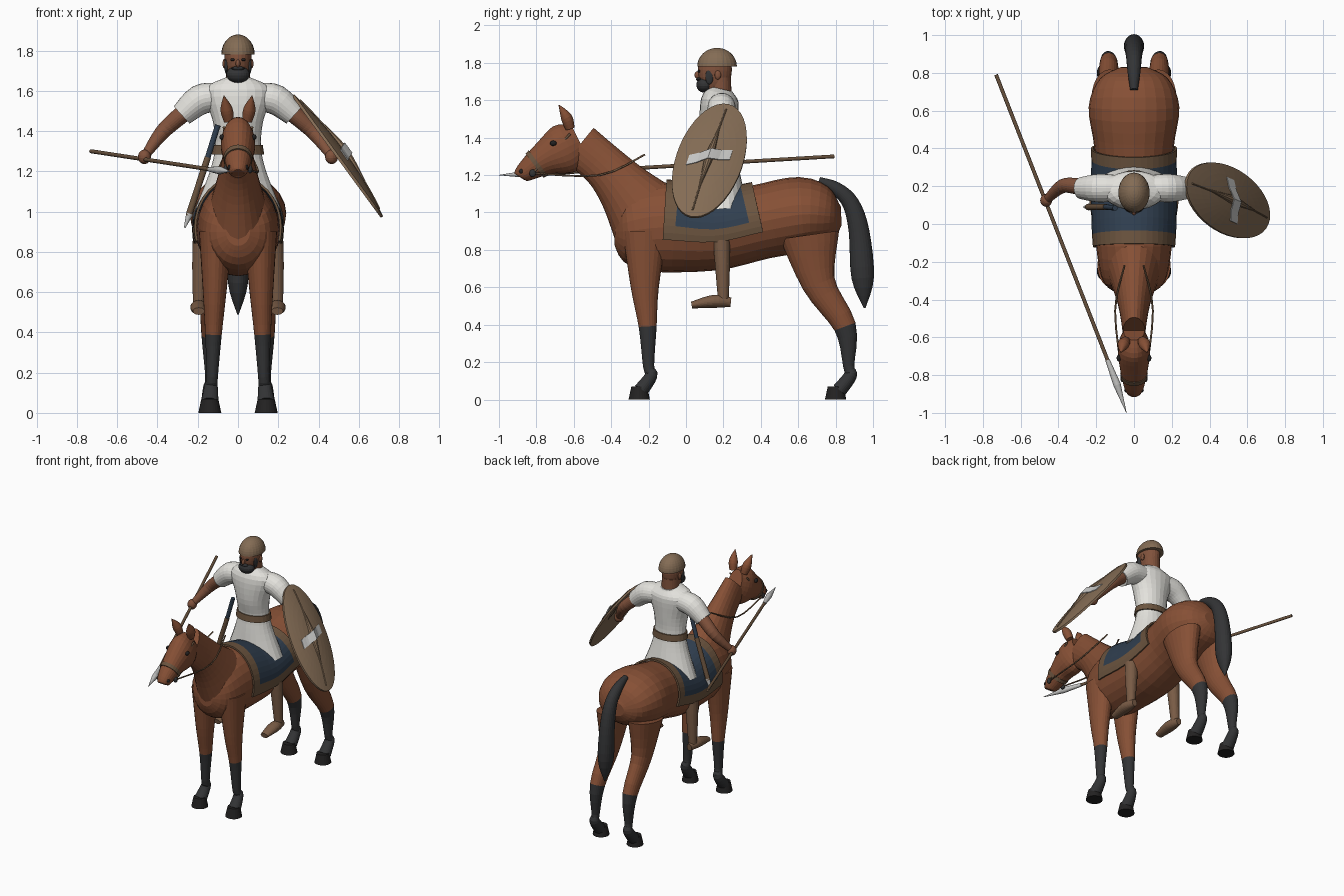
import bpy, bmesh
from math import sin, cos, pi, radians
from mathutils import Vector

if "Cube" in bpy.data.objects:
    bpy.data.objects.remove(bpy.data.objects["Cube"], do_unlink=True)


def material(name, red, green, blue):
    mat = bpy.data.materials.new(name)
    mat.use_nodes = True
    mat.diffuse_color = (red, green, blue, 1)
    mat.node_tree.nodes["Principled BSDF"].inputs["Base Color"].default_value = mat.diffuse_color
    return mat


coat = material("chestnut coat", .24, .08, .036)
black = material("black hair", .033, .034, .036)
dark = material("dark hoof", .017, .016, .016)
cloth = material("white cloth", .77, .76, .72)
skin = material("brown skin", .22, .085, .045)
dusty = material("dusty foot", .19, .105, .06)
tan = material("tan leather", .23, .15, .09)
trim = material("brown trim", .15, .09, .05)
navy = material("navy wool", .03, .05, .08)
steel = material("pale steel", .56, .56, .55)
parts = []


def skin_rings(name, rings, mats, rule=None, closed=True):
    """Bridge equal rings into a mesh; rule(row, fraction around) picks the colour."""
    bm = bmesh.new()
    rows = [[bm.verts.new(point) for point in ring] for ring in rings]
    count = len(rows[0])
    for i, (low, high) in enumerate(zip(rows, rows[1:])):
        for j in range(count if closed else count - 1):
            k = (j + 1) % count
            face = bm.faces.new((low[j], low[k], high[k], high[j]))
            if rule:
                face.material_index = int(rule(i, j / (count - 2)))
    if closed:
        bm.faces.new(rows[0])
        end = bm.faces.new(rows[-1])
        end.material_index = len(mats) - 1
    bmesh.ops.recalc_face_normals(bm, faces=bm.faces)
    mesh = bpy.data.meshes.new(name)
    bm.to_mesh(mesh)
    bm.free()
    for mat in mats:
        mesh.materials.append(mat)
    part = bpy.data.objects.new(name, mesh)
    bpy.context.collection.objects.link(part)
    parts.append(part)
    return part


def smooth_rows(rows, steps=4):
    """Catmull-Rom interpolation through rows of numbers."""
    out = []
    last = len(rows) - 1
    for i in range(last):
        before, start, end, after = (rows[max(0, min(last, i + k))] for k in (-1, 0, 1, 2))
        for t in [step / steps for step in range(steps)]:
            out.append([q + t / 2 * (r - p + t * (2*p - 5*q + 4*r - s + t * (3*q - p - 3*r + s)))
                        for p, q, r, s in zip(before, start, end, after)])
    return out + [list(rows[-1])]


def sweep(name, rows, mats, x=(0, 0), side=1, wide=(1, 1), radius=None, rule=None, steps=4, arc=None):
    """Elliptical tube through rows of y, z, radius, half width; x runs evenly along it."""
    full = []
    for i, row in enumerate(rows):
        t = i / (len(rows) - 1)
        depth = row[2] if len(row) > 2 else radius
        width = row[3] if len(row) > 3 else depth * (wide[0] + (wide[1] - wide[0]) * t)
        span = t * (len(x) - 1)
        k = min(int(span), len(x) - 2)
        full.append((x[k] + (x[k + 1] - x[k]) * (span - k), row[0], row[1], depth, width))
    full = smooth_rows(full, steps)
    points = [Vector((side * row[0], row[1], row[2])) for row in full]
    sides = 24
    first, stop = arc or (0, 2 * pi)
    angles = [first + (stop - first) * j / sides for j in range(sides + 1 if arc else sides)]
    rings = []
    for i, (point, row) in enumerate(zip(points, full)):
        along = (points[min(i + 1, len(points) - 1)] - points[max(i - 1, 0)]).normalized()
        across = Vector((1, 0, 0))
        across = (across - along * along.x).normalized()
        over = across.cross(along)
        rings.append([point + across * row[4] * cos(a) + over * row[3] * sin(a) for a in angles])
    return skin_rings(name, rings, mats, rule, not arc)


def ball(name, place, size, mat, start=.1):
    """Ellipsoid from polar angle start up to the top."""
    x, y, z = place
    angles = [start + (pi - .1 - start) * i / 9 for i in range(10)]
    rows = [(y, z - size[2] * cos(a), size[1] * sin(a), size[0] * sin(a)) for a in angles]
    return sweep(name, rows, [mat], (x, x), steps=1)


# Horse body, neck, head and tail
body = smooth_rows([(-.38, .9, .07, .06), (-.31, .9, .19, .16), (-.12, .92, .24, .2), (.15, .9, .21, .21),
                    (.4, .95, .2, .21), (.62, .99, .2, .24), (.77, .98, .14, .18), (.83, .98, .05, .07)])
sweep("horse_body", body, [coat], steps=1)
sweep("horse_neck", [(-.2, .97, .22, .16), (-.33, 1.13, .15, .11), (-.44, 1.25, .12, .08),
                     (-.57, 1.36, .12, .06)], [coat])
sweep("horse_head", [(-.57, 1.38, .1, .055), (-.65, 1.34, .135, .085), (-.76, 1.285, .09, .075),
                     (-.87, 1.21, .05, .05), (-.89, 1.19, .03, .03)], [coat])
sweep("tail", [(.71, 1.17, .02), (.8, 1.13, .035), (.88, 1.05, .045), (.925, .9, .055),
               (.945, .65, .06), (.955, .49, .005)], [black], wide=(1, .8))

# Saddle blanket with a border, following the back
rows = [(y, z, depth + .012, width + .012) for y, z, depth, width in body[8:17]]
blanket = sweep("saddle_blanket", rows, [navy, trim], steps=1, arc=(radians(-15), radians(195)),
                rule=lambda i, t: i in (0, 7) or not .08 < t < .92)
thick = blanket.modifiers.new("thickness", "SOLIDIFY")
thick.thickness = .012
thick.offset = 0

for side, tag in ((1, "left"), (-1, "right")):
    # Horse legs with dark stockings and hooves
    sweep("front_leg_" + tag, [(-.22, .9, .12), (-.22, .6, .075), (-.205, .39, .048), (-.2, .18, .03),
                               (-.185, .13, .033), (-.24, .05, .04)], [coat, black], (.11, .14), side,
          wide=(.7, 1.1), rule=lambda i, t: i > 7)
    sweep("hind_leg_" + tag, [(.66, .88, .16), (.71, .62, .09), (.85, .39, .06), (.87, .18, .03),
                              (.88, .13, .035), (.82, .05, .04)], [coat, black], (.13, .14), side,
          wide=(.6, 1.1), rule=lambda i, t: i > 7)
    for name, y in (("front_hoof_", -.25), ("hind_hoof_", .8)):
        sweep(name + tag, [(y, .07, .042), (y, 0, .057)], [dark], (.14, .14), side, steps=1)

    # Ears, eyes and bridle
    sweep("horse_ear_" + tag, [(-.62, 1.45, .025), (-.64, 1.51, .03), (-.68, 1.575, .002)], [coat], (.045, .07), side)
    ball("horse_eye_" + tag, (side * .08, -.71, 1.37), (.012, .018, .014), dark)
    ball("nostril_" + tag, (side * .04, -.88, 1.22), (.012, .012, .014), dark)
    ball("bit_ring_" + tag, (side * .06, -.82, 1.21), (.012, .018, .02), black)
    sweep("rein_" + tag, [(-.82, 1.21), (-.46, 1.2), (-.22, 1.31)], [trim], (.06, .1, .05), side, radius=.005)
    sweep("cheek_strap_" + tag, [(-.82, 1.21), (-.62, 1.42)], [trim], (.06, .09, .07), side, radius=.006)

    # Rider's lower legs and bare feet
    sweep("shin_" + tag, [(.19, .85, .045), (.195, .72, .04), (.2, .52, .028)], [dusty], (.18, .195), side)
    sweep("foot_" + tag, [(.24, .52, .025), (.15, .525, .035), (.03, .505, .018)], [dusty], (.195, .195),
          side, wide=(.8, 1.6))

    # Sleeves, bare arms and hands
    sweep("sleeve_" + tag, [(.19, 1.57, .07), (.19, 1.555, .075), (.19, 1.48, .058)], [cloth], (.1, .28), side)
    sweep("arm_" + tag, [(.19, 1.53, .045), (.2, 1.465, .043), (.2, 1.39, .037), (.13, 1.28, .022)],
          [skin], (.22, .46), side)
    ball("hand_" + tag, (side * .465, .125, 1.272), (.032, .034, .036), skin)

    # Face details in pairs
    ball("rider_eye_" + tag, (side * .027, .07, 1.755), (.011, .008, .007), dark)
    ball("rider_ear_" + tag, (side * .067, .17, 1.735), (.01, .017, .024), skin)
    ball("sideburn_" + tag, (side * .058, .125, 1.725), (.01, .022, .04), black)

sweep("noseband", [(-.79, 1.265, .085, .073), (-.81, 1.25, .08, .07)], [trim], steps=1)

# Rider's tunic and belt
sweep("tunic", [(.2, 1.02, .13, .21), (.19, 1.2, .1, .14), (.185, 1.32, .085, .115), (.175, 1.45, .1, .125),
                (.18, 1.6, .1, .17), (.19, 1.66, .06, .07)], [cloth])
sweep("belt", [(.185, 1.285, .1, .13), (.185, 1.33, .094, .123)], [trim], steps=1)

# Rider's neck, head and helmet
sweep("neck", [(.185, 1.6, .06), (.18, 1.72, .06)], [skin], steps=1)
sweep("head", [(.13, 1.65, .045, .04), (.15, 1.7, .08, .06), (.155, 1.78, .09, .068), (.16, 1.84, .06, .05)], [skin])
ball("beard", (0, .1, 1.682), (.058, .045, .042), black)
ball("moustache", (0, .07, 1.712), (.034, .016, .01), black)
ball("nose", (0, .063, 1.735), (.012, .018, .02), skin)
ball("helmet", (0, .166, 1.78), (.083, .106, .1), tan, pi / 2)

# Spear held low, and a sword at the right hip
sweep("spear_shaft", [(.79, 1.3), (-.72, 1.21)], [trim], (-.73, -.14), radius=.01, steps=1)
sweep("spear_head", [(-.72, 1.21, .012), (-.85, 1.205, .02), (-1, 1.2, .001)], [steel], (-.14, -.04), steps=1)
sweep("scabbard", [(.09, 1.27), (.09, .98)], [trim], (-.15, -.245), radius=.016)
sweep("scabbard_tip", [(.09, .99, .018), (.09, .92, .004)], [steel], (-.24, -.265), steps=1)
sweep("sword_grip", [(.085, 1.43), (.09, 1.27)], [navy], (-.1, -.15), radius=.014)

# Oval domed shield on the left arm
centre = Vector((.5, .125, 1.28))
outward = Vector((.8, 0, .6))
upward = Vector((-.57, .26, .78)).normalized()
across = outward.cross(upward)


def dome(s, t, lift=0):
    return centre + upward * .385 * s + across * .18 * t + outward * (.035 * (1 - s * s - t * t) + lift)


def oval(size, lift=0):
    return [dome(size * cos(a), size * sin(a), lift) for a in [pi * j / 20 for j in range(40)]]


sizes = [sin(pi / 2 * i / 8) for i in range(1, 9)]
skin_rings("shield", [oval(size) for size in sizes] + [oval(size, -.014) for size in reversed(sizes)], [tan])

# Shield spine swelling to a boss, with a metal strap across it
spine = []
for s in [i / 20 for i in range(-18, 19)]:
    swell = .005 + .02 * max(0, 1 - abs(s) * 2)
    spine.append([dome(s, 0) + across * swell * cos(a) + outward * swell * sin(a)
                  for a in [pi * j / 5 for j in range(10)]])
skin_rings("shield_spine", spine, [tan])
strap = []
for t in [i / 10 for i in range(-6, 7)]:
    lift = .004 + .024 * max(0, 1 - abs(t) * 3)
    strap.append([dome(s - t / 5, t, height) for s, height in
                  ((-.085, lift), (.085, lift), (.085, lift - .006), (-.085, lift - .006))])
skin_rings("shield_strap", strap, [steel])

# Smooth shading with crisp edges
for part in bpy.context.view_layer.objects:
    part.select_set(part in parts)
bpy.context.view_layer.objects.active = parts[0]
bpy.ops.object.shade_smooth_by_angle(angle=radians(45))
